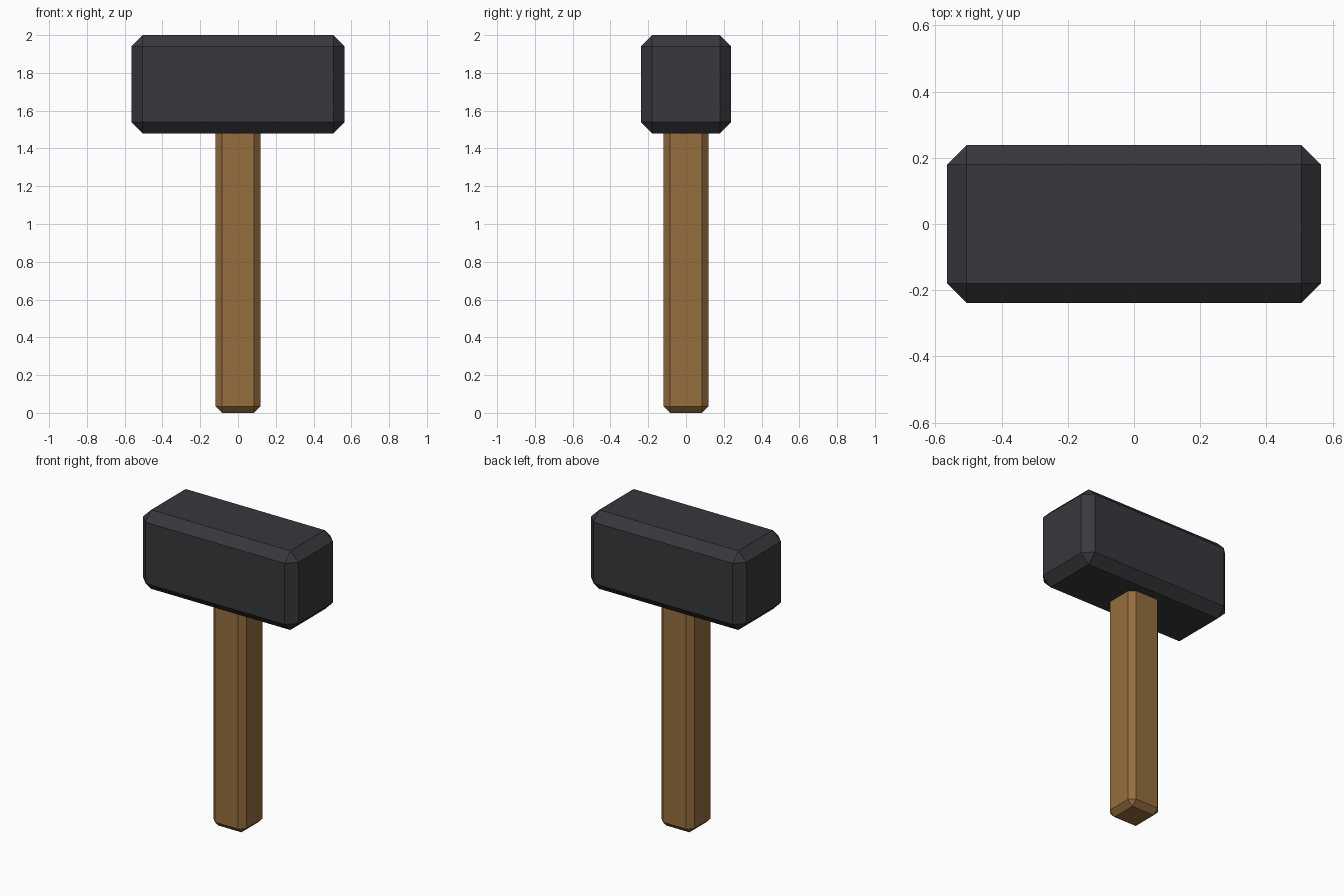
import bpy, bmesh

if "Cube" in bpy.data.objects:
    bpy.data.objects.remove(bpy.data.objects["Cube"])


def material(name, rgb):
    m = bpy.data.materials.new(name)
    m.diffuse_color = (*rgb, 1.0)
    m.use_nodes = True
    m.node_tree.nodes["Principled BSDF"].inputs["Base Color"].default_value = m.diffuse_color
    return m


def chamfered_box(name, size, z0, z1, chamfer, mat):
    sx, sy = size
    bm = bmesh.new()
    bmesh.ops.create_cube(bm, size=1.0)
    for v in bm.verts:
        v.co = (v.co.x * sx, v.co.y * sy, z0 + (v.co.z + 0.5) * (z1 - z0))
    bmesh.ops.bevel(bm, geom=bm.edges[:], offset=chamfer, offset_type='OFFSET',
                    segments=1, affect='EDGES', profile=0.5)
    bmesh.ops.recalc_face_normals(bm, faces=bm.faces[:])
    me = bpy.data.meshes.new(name)
    bm.to_mesh(me)
    bm.free()
    me.materials.append(mat)
    ob = bpy.data.objects.new(name, me)
    bpy.context.collection.objects.link(ob)
    return ob


dark_iron = material("dark iron", (0.040, 0.038, 0.045))
brown_wood = material("brown wood", (0.305, 0.156, 0.048))

# Square wooden handle, its top sunk into the head
chamfered_box("handle", (0.238, 0.238), 0.0, 1.56, 0.035, brown_wood)

# Heavy block head
chamfered_box("hammer_head", (1.13, 0.476), 1.48, 2.0, 0.059, dark_iron)
